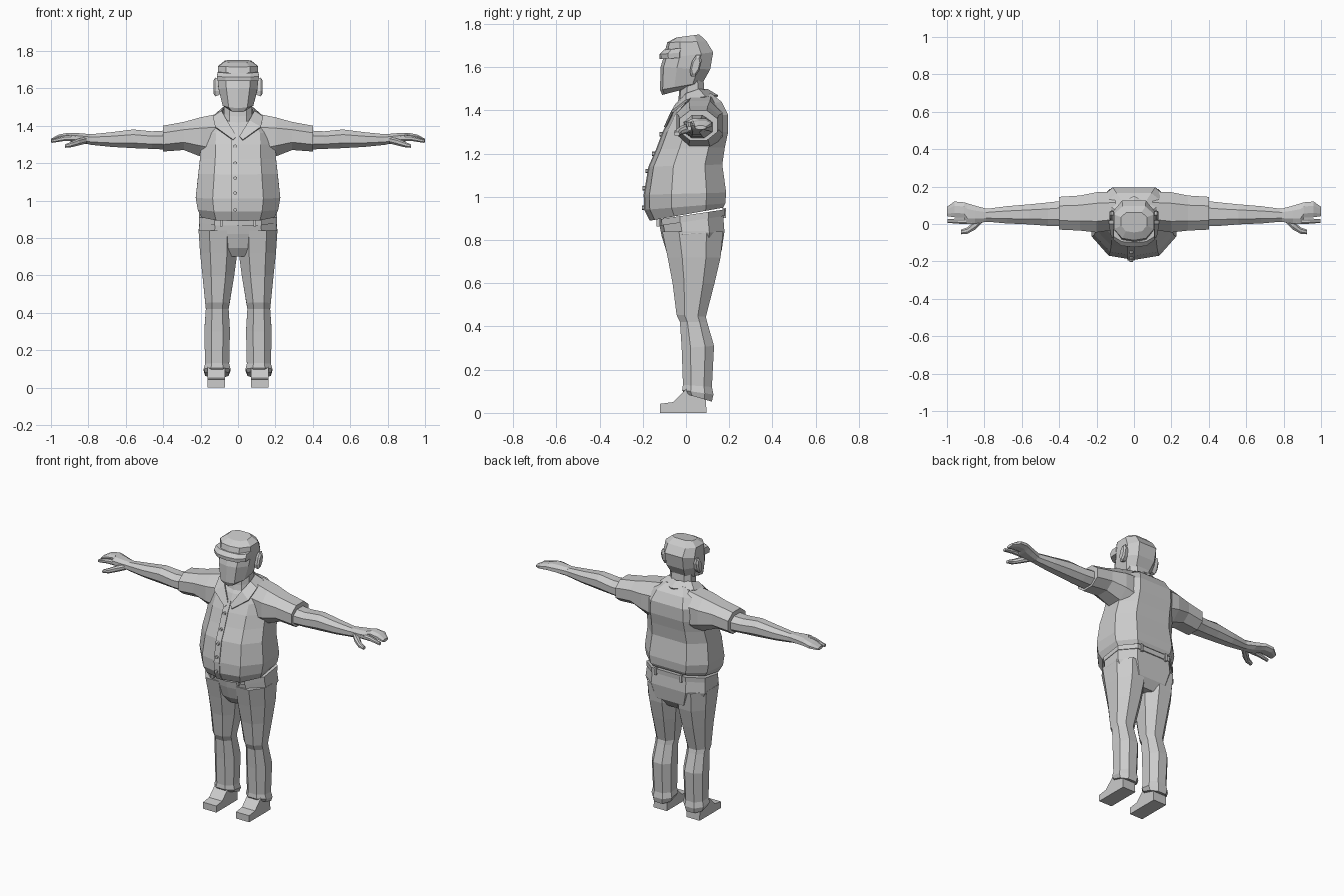
import bpy, bmesh, math
from mathutils import Vector

OCT = [(-1, -.45), (-.45, -1), (.45, -1), (1, -.45), (1, .45), (.45, 1), (-.45, 1), (-1, .45)]
# body cross-section: x as a share of half width, y as a share of depth
BODY = [(0, 0), (.6, .06), (1, .33), (1, .76), (.58, 1), (0, 1), (-.58, 1), (-1, .76), (-1, .33), (-.6, .06)]


def finish(name, bm, mirror=False, thick=0):
    bmesh.ops.recalc_face_normals(bm, faces=bm.faces)
    me = bpy.data.meshes.new(name)
    bm.to_mesh(me)
    bm.free()
    ob = bpy.data.objects.new(name, me)
    bpy.context.collection.objects.link(ob)
    if mirror:
        ob.modifiers.new("Mirror", 'MIRROR')
    if thick:
        ob.modifiers.new("Solidify", 'SOLIDIFY').thickness = thick
    return ob


def loft(name, rings, mirror=False, closed=True, thick=0):
    bm = bmesh.new()
    vs = [[bm.verts.new(p) for p in r] for r in rings]
    n = len(vs[0])
    for a, b in zip(vs, vs[1:]):
        for i in range(n if closed else n - 1):
            j = (i + 1) % n
            bm.faces.new((a[i], a[j], b[j], b[i]))
    if closed:
        bm.faces.new(vs[0])
        bm.faces.new(vs[-1])
    return finish(name, bm, mirror, thick)


def body(zf, zb, w, yf, yb):
    """Ring around the vertical axis, z runs from zf at the front to zb at the back."""
    return [(x * w, yf + t * (yb - yf), zf + t * (zb - zf)) for x, t in BODY]


def leg(zf, zb, x0, x1, y0, y1):
    return [((x0 + x1) / 2 + u * (x1 - x0) / 2, (y0 + y1) / 2 + v * (y1 - y0) / 2,
             (zf + zb) / 2 + v * (zb - zf) / 2) for u, v in OCT]


def arm(x, z0, z1, y0, y1):
    return [(x, (y0 + y1) / 2 + u * (y1 - y0) / 2, (z0 + z1) / 2 + v * (z1 - z0) / 2) for u, v in OCT]


# shirt body with belly
shirt = [(.89, .95, .195, -.165, .172), (.94, .97, .215, -.19, .182), (1.01, 1.02, .226, -.192, .186),
         (1.14, 1.15, .212, -.17, .168), (1.22, 1.23, .203, -.135, .18), (1.30, 1.30, .2, -.105, .195),
         (1.36, 1.38, .195, -.075, .195), (1.40, 1.44, .16, -.055, .165), (1.42, 1.48, .1, -.04, .115)]
loft("shirt_body", [body(*r) for r in shirt])


def front_y(z):
    for a, b in zip(shirt, shirt[1:]):
        if a[0] <= z <= b[0]:
            return a[3] + (b[3] - a[3]) * (z - a[0]) / (b[0] - a[0])
    return shirt[0][3]


# shirt placket and buttons
loft("shirt_placket", [[(x, front_y(r[0]) - .004, r[0]) for x in (-.035, .004)] for r in shirt[:7]],
     closed=False, thick=.005)
for z in (.95, 1.04, 1.12, 1.20, 1.29):
    bpy.ops.mesh.primitive_cylinder_add(vertices=6, radius=.01, depth=.016,
                                        location=(-.015, front_y(z) - .006, z), rotation=(math.pi / 2, 0, 0))
    bpy.context.object.name = "shirt_button"

# collar, half mirrored
inner = [(0, .1, 1.50), (.08, .06, 1.50), (.088, 0, 1.48), (.06, -.05, 1.43), (.008, -.09, 1.345)]
outer = [(0, .15, 1.47), (.12, .09, 1.465), (.135, 0, 1.45), (.122, -.07, 1.395), (.025, -.102, 1.325)]
loft("collar", [inner, outer], True, False, .01)

# sleeves
loft("sleeve", [arm(*r) for r in [(.1, 1.20, 1.465, -.03, .17), (.2, 1.235, 1.445, -.045, .17),
     (.29, 1.27, 1.42, -.035, .152), (.40, 1.262, 1.40, -.03, .145)]], True)

# bare arms
loft("arm", [arm(*r) for r in [(.37, 1.272, 1.375, -.012, .125), (.46, 1.276, 1.37, -.01, .115),
     (.56, 1.28, 1.38, -.002, .105), (.68, 1.287, 1.365, .003, .095), (.78, 1.297, 1.355, .012, .082),
     (.80, 1.30, 1.355, .012, .082)]], True)

# palm with joined fingers, index finger, thumb
loft("hand", [arm(*r) for r in [(.79, 1.30, 1.355, .012, .082), (.85, 1.308, 1.36, .002, .098),
     (.89, 1.315, 1.362, .0, .11), (.91, 1.32, 1.362, .034, .116), (.96, 1.318, 1.352, .036, .12),
     (1.0, 1.312, 1.33, .042, .092)]], True)
loft("index_finger", [arm(*r) for r in [(.87, 1.318, 1.352, .0, .032), (.93, 1.318, 1.346, .001, .03),
     (.998, 1.308, 1.326, .006, .026)]], True)
loft("thumb", [arm(*r) for r in [(.81, 1.305, 1.34, .008, .05), (.85, 1.295, 1.332, -.03, .02),
     (.89, 1.285, 1.315, -.052, -.018), (.925, 1.282, 1.30, -.055, -.03)]], True)

# neck and head
loft("neck", [body(*r) for r in [(1.38, 1.45, .08, -.05, .1), (1.45, 1.49, .075, -.035, .085),
     (1.51, 1.56, .075, -.03, .08)]])
loft("head", [body(*r) for r in [(1.472, 1.515, .05, -.11, .055), (1.495, 1.53, .082, -.12, .078),
     (1.60, 1.59, .104, -.118, .112), (1.64, 1.67, .109, -.106, .126), (1.715, 1.72, .107, -.087, .095),
     (1.738, 1.752, .07, -.045, .062)]])

# cap visor and cap edge under it
loft("cap_visor", [body(*r) for r in [(1.638, 1.645, .109, -.122, .0), (1.66, 1.67, .112, -.124, .0),
     (1.682, 1.69, .109, -.1, .0)]])

# ears
ears = []
for x, s in ((.098, .85), (.122, 1), (.132, .7)):
    ears.append([(x, .045 + s * (u * .022 + v * .012), 1.607 + s * v * .05) for u, v in OCT])
loft("ear", ears, True)

# trousers: hips, belt, legs
loft("trouser_hips", [body(*r) for r in [(.70, .70, .06, -.06, .13), (.745, .75, .17, -.09, .165),
     (.82, .84, .211, -.113, .178), (.875, .94, .203, -.124, .17)]])
loft("belt", [body(*r) for r in [(.865, .912, .208, -.13, .178), (.895, .942, .208, -.132, .18)]])
loft("trouser_leg", [leg(*r) for r in [(.84, .84, .002, .211, -.11, .172), (.72, .72, .004, .203, -.085, .16),
     (.60, .60, .02, .19, -.062, .132), (.455, .445, .045, .175, -.044, .092),
     (.42, .42, .05, .172, -.028, .098), (.30, .31, .043, .18, -.02, .13),
     (.13, .12, .047, .176, -.014, .12), (.105, .085, .04, .184, -.018, .127),
     (.09, .052, .05, .176, -.008, .12)]], True)

# belt loops
for x, y, z in ((.09, -.128, .885), (-.09, -.128, .885), (.09, .178, .925), (-.09, .178, .925)):
    bpy.ops.mesh.primitive_cube_add(size=1, location=(x, y, z))
    bpy.context.object.name = "belt_loop"
    bpy.context.object.scale = (.014, .016, .046)

# shoes
shoe = [(-.12, 0), (.095, 0), (.09, .11), (0, .11), (-.06, .05), (-.12, .042)]
loft("shoe", [[(x, y, z) for y, z in shoe] for x in (.07, .163)], True)
